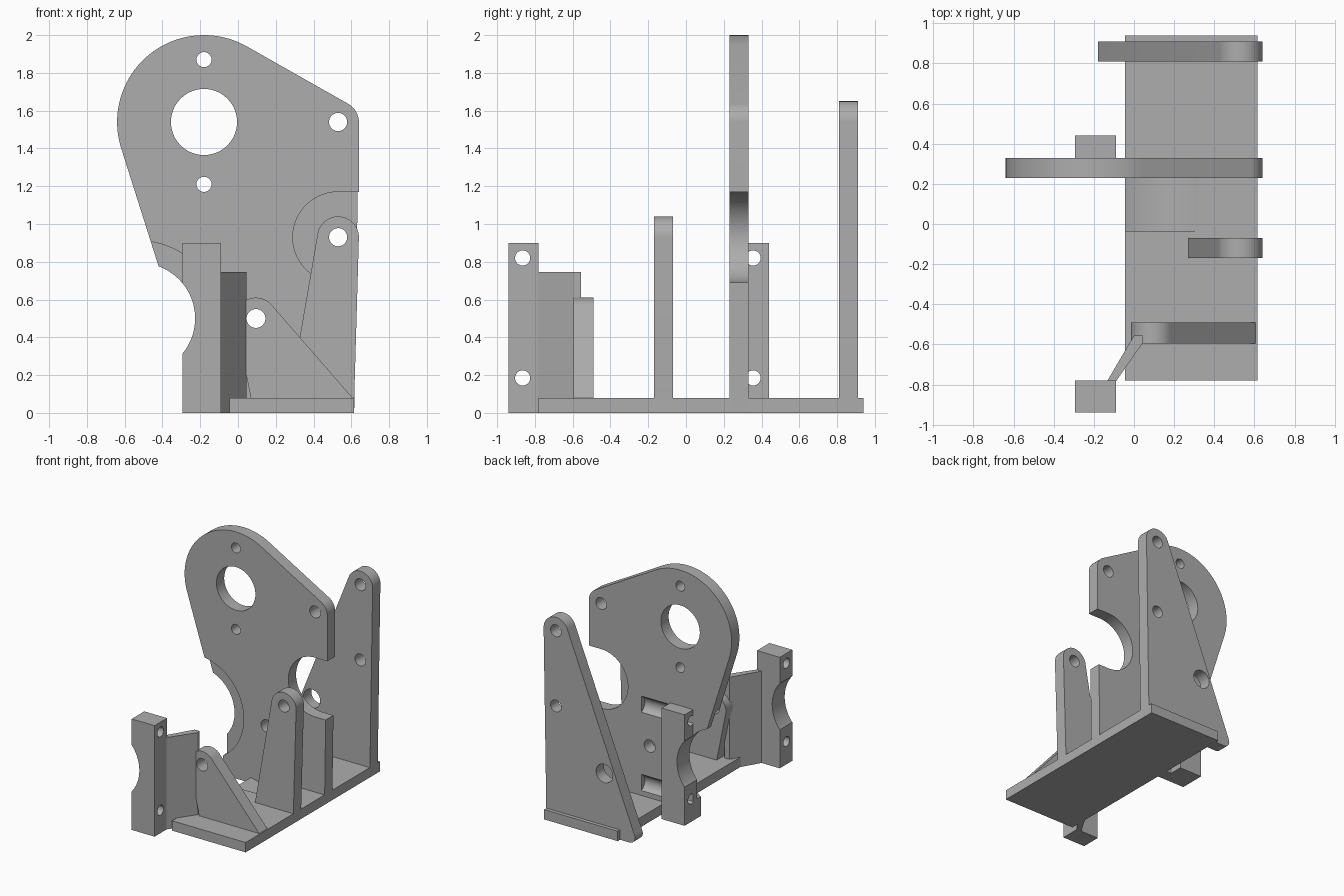
import bpy, bmesh, math
from mathutils import Vector, Matrix
from mathutils.geometry import convex_hull_2d

if "Cube" in bpy.data.objects:
    bpy.data.objects.remove(bpy.data.objects["Cube"], do_unlink=True)

# Single flat colour
grey = bpy.data.materials.new("plain_grey")
grey.use_nodes = True
COLOUR = (0.42, 0.42, 0.42, 1)
grey.diffuse_color = COLOUR
grey.node_tree.nodes["Principled BSDF"].inputs["Base Color"].default_value = COLOUR

# Shared axes (x, z)
BORE, PIVOT, ARM, IDLER, ROLLER = (-.18, 1.54), (.53, 1.54), (.53, .93), (.095, .5), (-.52, .5)
BOLT_HEIGHTS = (.185, .82)


def arc(centre, r, start, end, steps=24):
    """Points along an arc, angles in degrees."""
    angles = [math.radians(start + (end - start) * i / steps) for i in range(steps + 1)]
    return [(centre[0] + r * math.cos(a), centre[1] + r * math.sin(a)) for a in angles]


def hull(points):
    return [points[i] for i in convex_hull_2d([Vector(p) for p in points])]


def extrude(name, outline, low, high, axis="Y"):
    """Prism from an outline: (x, z) along Y, or (x, y) along Z."""
    bm = bmesh.new()
    place = (lambda p: (p[0], low, p[1])) if axis == "Y" else (lambda p: (p[0], p[1], low))
    shift = (0, high - low, 0) if axis == "Y" else (0, 0, high - low)
    face = bm.faces.new([bm.verts.new(place(p)) for p in outline])
    side = bmesh.ops.extrude_face_region(bm, geom=[face])
    verts = [v for v in side["geom"] if isinstance(v, bmesh.types.BMVert)]
    bmesh.ops.translate(bm, verts=verts, vec=shift)
    bmesh.ops.recalc_face_normals(bm, faces=bm.faces)
    return finish(name, bm)


def rod(start, end, r, axis, segments=48):
    """Cylinder used as a cutter, running along X or Y."""
    bm = bmesh.new()
    turn = Matrix.Rotation(math.pi / 2, 4, "Y" if axis == "X" else "X")
    middle = (Vector(start) + Vector(end)) / 2
    bmesh.ops.create_cone(bm, cap_ends=True, segments=segments, radius1=r, radius2=r,
                          depth=(Vector(end) - Vector(start)).length,
                          matrix=Matrix.Translation(middle) @ turn)
    return finish("cutter", bm)


def bore(centre, r, low=-2, high=2, segments=48):
    return rod((centre[0], low, centre[1]), (centre[0], high, centre[1]), r, "Y", segments)


def finish(name, bm):
    mesh = bpy.data.meshes.new(name)
    bm.to_mesh(mesh)
    bm.free()
    obj = bpy.data.objects.new(name, mesh)
    mesh.materials.append(grey)
    bpy.context.scene.collection.objects.link(obj)
    return obj


def activate(obj):
    bpy.ops.object.select_all(action="DESELECT")
    obj.select_set(True)
    bpy.context.view_layer.objects.active = obj


def cut(obj, *cutters):
    for cutter in cutters:
        cutter.hide_render = True
        mod = obj.modifiers.new("cut", "BOOLEAN")
        mod.operation, mod.solver, mod.object = "DIFFERENCE", "EXACT", cutter
        activate(obj)
        bpy.ops.object.modifier_apply(modifier=mod.name)
        bpy.data.objects.remove(cutter, do_unlink=True)


def box(name, x0, x1, y0, y1, z0, z1):
    return extrude(name, [(x0, y0), (x1, y0), (x1, y1), (x0, y1)], z0, z1, "Z")


parts = []

# Base with a shallow clearance scoop for a wheel
base = box("base", -.045, .615, -.78, .94, 0, .08)
cut(base, bore(IDLER, .476, -.035, .23, 128))
parts.append(base)

# Main plate: rounded head, side notch and foot
outline = [(.615, 0), (.625, .69)]
outline += arc(ARM, .24, 270, 90, 36) + [(.64, 1.17)]
outline += arc(PIVOT, .11, 0, 60.5, 12)
outline += arc(BORE, .46, 60.5, 197.5, 40)
outline += [(-.42, .775), (-.295, .38), (-.295, 0)]
main = extrude("main_plate", outline, .23, .33)
cut(main,
    bore(BORE, .175), bore((-.18, 1.87), .04), bore((-.18, 1.21), .04),
    bore(PIVOT, .048), bore(IDLER, .05),
    bore(ROLLER, .293, segments=96), bore(ROLLER, .41, .1, .28, 96))
# Screw access grooves in the rear of the main plate
cut(main, *[rod((-.09, .355, z), (.17, .355, z), .07, "X") for z in BOLT_HEIGHTS])
parts.append(main)

# Tall rear bracket
rear = extrude("rear_bracket", hull(arc(PIVOT, .11, 0, 360, 64)
               + arc((-.13, .05), .05, 0, 360, 32) + [(.615, 0)]), .81, .91)
cut(rear, bore(PIVOT, .048), bore(ARM, .048), bore(IDLER, .075))
parts.append(rear)

# Middle bracket
middle = extrude("middle_bracket", hull(arc(ARM, .11, 0, 360, 64)
                 + [(.27, .07), (.615, .07)]), -.17, -.07)
cut(middle, bore(ARM, .048))
parts.append(middle)

# Front bracket
front = extrude("front_bracket", hull(arc(IDLER, .11, 0, 360, 64)
                + [(.07, .07), (.615, .07)]), -.595, -.49)
cut(front, bore(IDLER, .05))
parts.append(front)

# Slanted web joining the front clamp to the front bracket
parts.append(extrude("slanted_web", [(-.135, -.785), (-.09, -.785), (.045, -.59),
                                     (.045, -.555), (0, -.555)], 0, .745, "Z"))

# Clamp blocks with the roller recess and cross holes
for name, y0, y1, hole_y in (("front_clamp", -.94, -.78, -.865), ("rear_clamp", .33, .44, .355)):
    clamp = box(name, -.295, -.09, y0, y1, 0, .9)
    cut(clamp, bore(ROLLER, .293, segments=96),
        *[rod((-1, hole_y, z), (1, hole_y, z), .04, "X") for z in BOLT_HEIGHTS])
    parts.append(clamp)

for part in parts:
    activate(part)
    bpy.ops.object.shade_smooth_by_angle(angle=math.radians(25))
